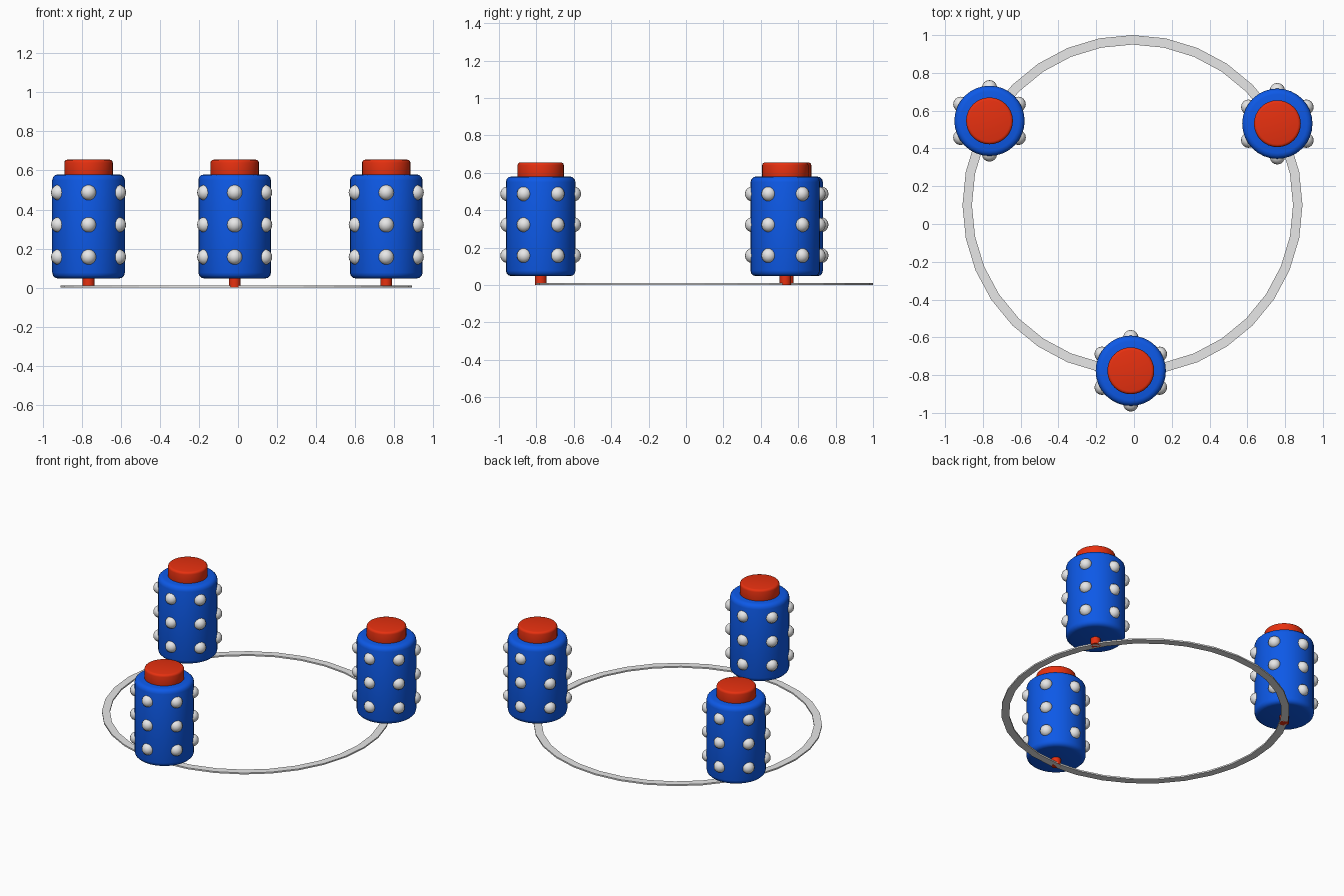
import bpy, bmesh, math
from mathutils import Matrix

if "Cube" in bpy.data.objects:
    bpy.data.objects.remove(bpy.data.objects["Cube"])


def material(name, rgb):
    m = bpy.data.materials.new(name)
    m.diffuse_color = (*rgb, 1)
    m.use_nodes = True
    m.node_tree.nodes["Principled BSDF"].inputs["Base Color"].default_value = m.diffuse_color
    return m


RED = material("red", (0.8, 0.03, 0.005))
BLUE = material("blue", (0.004, 0.1, 0.8))
GREY = material("light grey", (0.8, 0.8, 0.8))


def finish(name, bm, mat, smooth=True):
    me = bpy.data.meshes.new(name)
    bm.to_mesh(me)
    bm.free()
    me.materials.append(mat)
    ob = bpy.data.objects.new(name, me)
    bpy.context.collection.objects.link(ob)
    if smooth:
        bpy.ops.object.select_all(action='DESELECT')
        ob.select_set(True)
        bpy.context.view_layer.objects.active = ob
        bpy.ops.object.shade_smooth_by_angle(angle=math.radians(40))
    return ob


def cylinder(name, x, y, z0, z1, r, mat, bevel=0.0, sides=32):
    """Upright cylinder with optional rounded rims."""
    bm = bmesh.new()
    bmesh.ops.create_cone(bm, cap_ends=True, segments=sides, radius1=r, radius2=r,
                          depth=z1 - z0,
                          matrix=Matrix.Translation((x, y, (z0 + z1) / 2)))
    if bevel:
        rims = [e for e in bm.edges if abs(e.verts[0].co.z - e.verts[1].co.z) < 1e-5]
        bmesh.ops.bevel(bm, geom=rims, offset=bevel, segments=3, profile=0.5,
                        affect='EDGES', clamp_overlap=True)
    return finish(name, bm, mat)


def studs(name, x, y):
    """Three rows of six half-sunk balls."""
    bm = bmesh.new()
    for z in (0.157, 0.322, 0.487):
        for i in range(6):
            a = math.radians(30 + 60 * i)
            pos = (x + 0.176 * math.cos(a), y + 0.176 * math.sin(a), z)
            bmesh.ops.create_uvsphere(bm, u_segments=16, v_segments=8, radius=0.04,
                                      matrix=Matrix.Translation(pos))
    return finish(name, bm, GREY)


# Flat base ring
bm = bmesh.new()
N = 32
loops = []
for r, z in ((0.85, 0), (0.9, 0), (0.9, 0.01), (0.85, 0.01)):
    loops.append([bm.verts.new((-0.008 + r * math.cos(2 * math.pi * i / N),
                                0.1 + r * math.sin(2 * math.pi * i / N), z))
                  for i in range(N)])
for k in range(4):
    a, b = loops[k], loops[(k + 1) % 4]
    for i in range(N):
        j = (i + 1) % N
        bm.faces.new((a[i], a[j], b[j], b[i]))
bmesh.ops.recalc_face_normals(bm, faces=bm.faces)
finish("base_ring", bm, GREY, smooth=False)

# Three studded canisters standing on the ring
for side, x, y in (("left", -0.765, 0.546), ("front", -0.017, -0.777), ("right", 0.759, 0.531)):
    cylinder(side + "_stem", x, y, 0.0, 0.06, 0.03, RED)
    cylinder(side + "_body", x, y, 0.047, 0.58, 0.186, BLUE, bevel=0.03)
    cylinder(side + "_cap", x, y, 0.56, 0.655, 0.124, RED, bevel=0.015)
    studs(side + "_studs", x, y)
